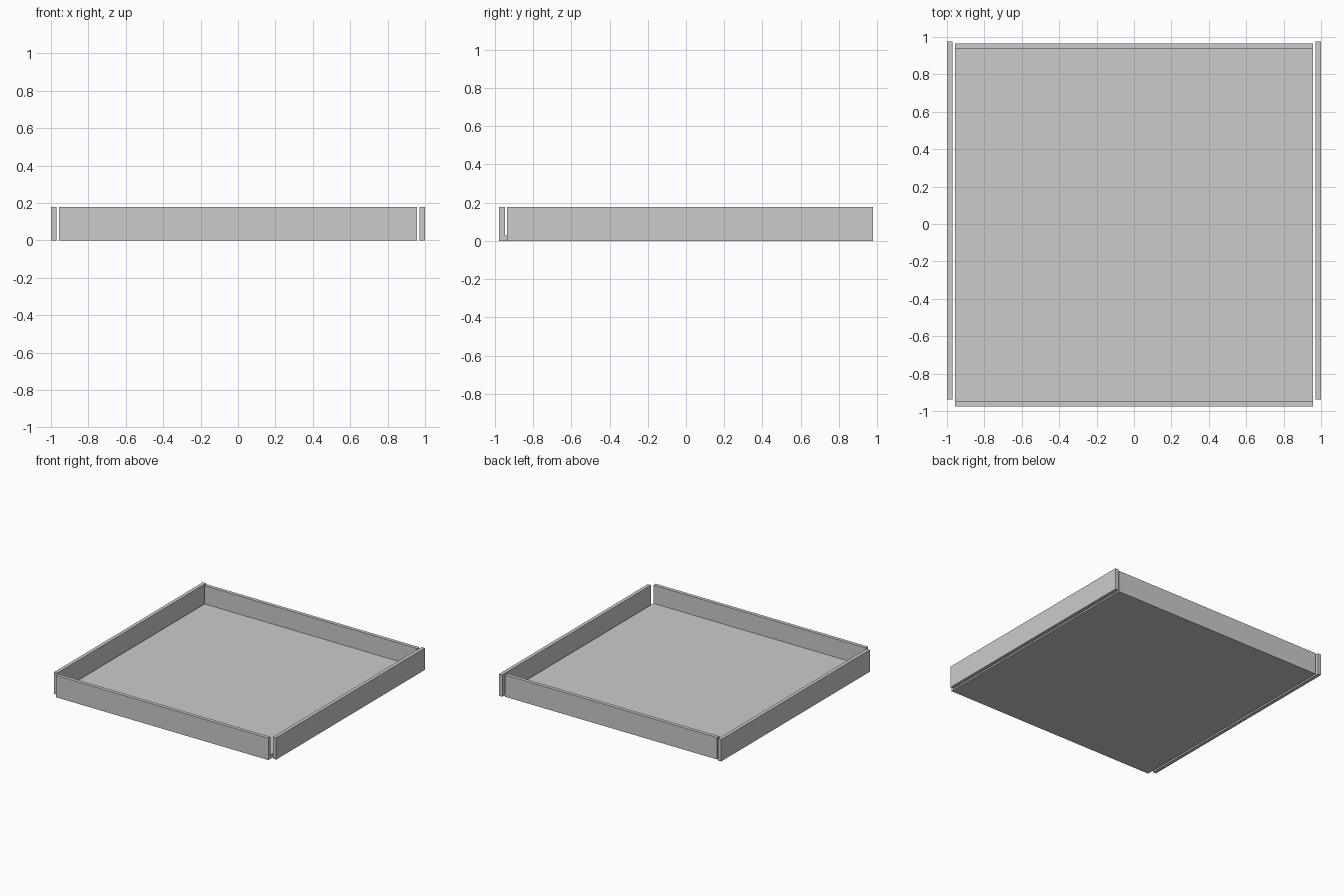
import bpy

if "Cube" in bpy.data.objects:
    bpy.data.objects.remove(bpy.data.objects["Cube"])


def box(name, x0, x1, y0, y1, z0, z1):
    """Axis-aligned box from its extents."""
    bpy.ops.mesh.primitive_cube_add(
        size=1, location=((x0 + x1) / 2, (y0 + y1) / 2, (z0 + z1) / 2))
    ob = bpy.context.object
    ob.name = name
    ob.scale = (x1 - x0, y1 - y0, z1 - z0)
    bpy.ops.object.transform_apply(location=False, rotation=False, scale=True)
    return ob


T = 0.029        # board thickness
H = 0.178        # wall height
W = 0.957        # half width of floor, front and back boards
Y = 0.977        # half depth overall
BACK = 0.965     # outer face of back board

# floor board between front and back walls
box("floor_panel", -W, W, -Y + T, BACK - T, 0, T)

# front and back walls
box("front_wall", -W, W, -Y, -Y + T, 0, H)
box("back_wall", -W, W, BACK - T, BACK, 0, H)

# side walls, set slightly apart from the floor and shifted backwards
for name, s in (("left_wall", -1), ("right_wall", 1)):
    xs = sorted((s * (1 - T), s))
    box(name, xs[0], xs[1], -0.937, Y, 0, H)
